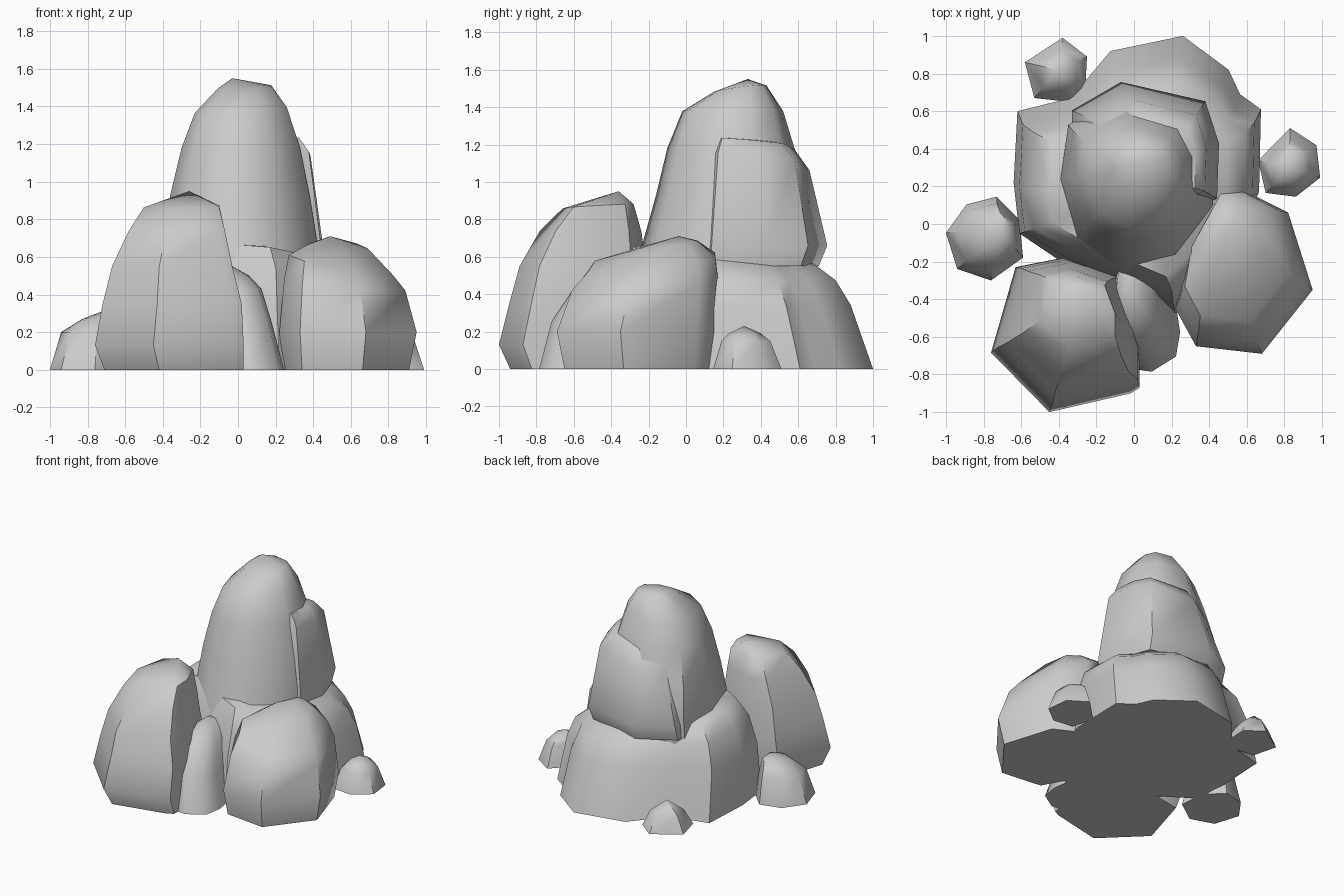
import bpy, bmesh, math


def rock(name, outline, levels, apex):
    """Loft an outline through levels (z, x0, x1, y0, y1[, x tilt, y tilt]) up to an apex."""
    xs, ys = [p[0] for p in outline], [p[1] for p in outline]
    ax, bx, ay, by = min(xs), max(xs), min(ys), max(ys)
    bm = bmesh.new()
    rings = []
    for level in levels:
        z, x0, x1, y0, y1 = level[:5]
        tx, ty = level[5:] if len(level) > 5 else (0, 0)
        ring = []
        for px, py in outline:
            x = x0 + (px - ax) / (bx - ax) * (x1 - x0)
            y = y0 + (py - ay) / (by - ay) * (y1 - y0)
            dz = tx * (x - (x0 + x1) / 2) + ty * (y - (y0 + y1) / 2)
            ring.append(bm.verts.new((x, y, z + dz)))
        rings.append(ring)
    n = len(outline)
    top = bm.verts.new(apex)
    bm.faces.new(rings[0][::-1])
    for i in range(n):
        j = (i + 1) % n
        for a, b in zip(rings, rings[1:]):
            bm.faces.new((a[i], a[j], b[j], b[i]))
        bm.faces.new((rings[-1][i], rings[-1][j], top))
    bmesh.ops.recalc_face_normals(bm, faces=bm.faces)
    mesh = bpy.data.meshes.new(name)
    bm.to_mesh(mesh)
    bm.free()
    ob = bpy.data.objects.new(name, mesh)
    bpy.context.collection.objects.link(ob)
    bpy.ops.object.select_all(action='DESELECT')
    ob.select_set(True)
    bpy.context.view_layer.objects.active = ob
    bpy.ops.object.shade_smooth_by_angle(angle=math.radians(50))


# Broad base boulder
rock("base_boulder",
     [(-.63, .22), (-.6, -.05), (-.38, -.2), (.05, -.4), (.22, -.48), (.5, -.2), (.66, .17),
      (.67, .61), (.56, .69), (.5, .82), (.26, 1), (-.12, .92), (-.33, .67), (-.61, .6)],
     [(0, -.64, .675, -.48, 1), (.35, -.61, .64, -.42, .88, -.03, 0),
      (.52, -.55, .6, -.36, .8, -.08, -.05), (.62, -.45, .5, -.28, .7, -.12, -.1)],
     (.02, .22, .68))

# Tall central peak
rock("tall_peak",
     [(-.39, .25), (-.3, -.08), (-.05, -.24), (.22, -.16), (.42, .12), (.41, .42),
      (.3, .64), (-.05, .74), (-.35, .55)],
     [(.5, -.39, .42, -.27, .70), (.68, -.39, .42, -.23, .71), (.93, -.36, .38, -.16, .65),
      (1.18, -.3, .33, -.1, .58), (1.38, -.23, .26, -.02, .52, .06, 0),
      (1.5, -.11, .18, .15, .43, .05, .12)],
     (-.03, .33, 1.55))

# Slab leaning on the back right of the peak
rock("rear_slab",
     [(-.3, .3), (.1, 0), (.44, .12), (.45, .42), (.38, .65), (-.05, .755), (-.3, .6)],
     [(.55, -.33, .44, .02, .71), (.66, -.33, .452, .02, .755),
      (1.1, -.2, .385, .08, .66, .15, -.08), (1.2, -.15, .33, .12, .58, .1, -.08)],
     (.05, .35, 1.24))

# Front left boulder
rock("front_left_boulder",
     [(-.76, -.68), (-.45, -1), (-.02, -.9), (.03, -.87), (.03, -.6), (-.08, -.27),
      (-.38, -.17), (-.63, -.22)],
     [(0, -.71, .03, -.94, -.2), (.13, -.76, .03, -1, -.18), (.35, -.72, .02, -.945, -.19),
      (.55, -.67, -.03, -.89, -.21), (.74, -.58, -.07, -.78, -.24),
      (.87, -.5, -.1, -.66, -.28, .02, .06)],
     (-.26, -.36, .95))

# Right boulder
rock("right_boulder",
     [(.22, -.45), (.33, -.65), (.68, -.69), (.95, -.35), (.82, .06), (.6, .17), (.47, .17),
      (.27, -.18)],
     [(0, .24, .91, -.65, .15), (.2, .22, .95, -.69, .17), (.46, .245, .89, -.61, .17, -.1, .08),
      (.57, .27, .82, -.52, .155, -.2, .1), (.66, .36, .69, -.28, .06, -.06, .14)],
     (.49, -.04, .71))

# Narrow stone wedged at the front
rock("front_wedge_stone",
     [(-.1, -.6), (.03, -.77), (.1, -.78), (.22, -.7), (.24, -.57), (.2, -.3), (-.05, -.25)],
     [(0, -.12, .245, -.785, -.25), (.25, -.12, .18, -.72, -.22),
      (.43, -.12, .125, -.6, -.2), (.5, -.1, .06, -.5, -.2)],
     (-.03, -.33, .55))

# Three loose stones around the edge
rock("left_stone",
     [(-1, -.05), (-.94, -.24), (-.76, -.3), (-.59, -.18), (-.61, .02), (-.73, .14), (-.89, .1)],
     [(0, -1, -.59, -.3, .145), (.2, -.94, -.62, -.24, .11),
      (.28, -.83, -.65, -.16, .06, .12, 0)],
     (-.71, -.03, .315))
rock("right_stone",
     [(.66, .34), (.7, .17), (.86, .15), (.99, .25), (.97, .42), (.83, .51)],
     [(0, .66, .99, .145, .51), (.15, .71, .94, .19, .45), (.19, .75, .9, .23, .4)],
     (.82, .31, .23))
rock("back_stone",
     [(-.58, .86), (-.53, .67), (-.35, .65), (-.26, .7), (-.25, .89), (-.38, .99)],
     [(0, -.58, -.25, .65, .99), (.12, -.52, -.3, .71, .93)],
     (-.41, .82, .21))
